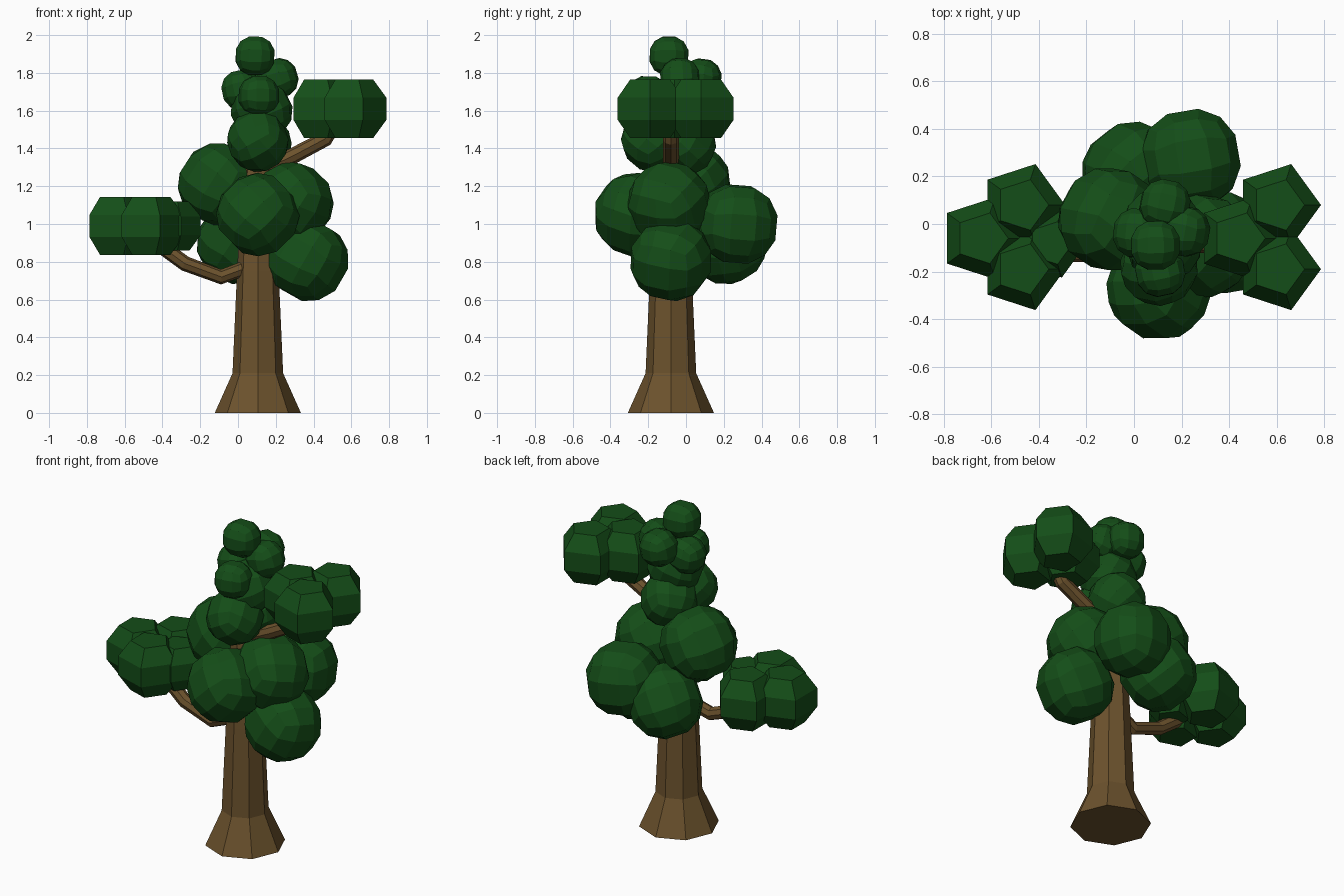
import bpy, bmesh, random
from math import sin, cos, pi, radians
from mathutils import Vector, Euler

if "Cube" in bpy.data.objects:
    bpy.data.objects.remove(bpy.data.objects["Cube"])

random.seed(4)


def material(name, rgb):
    m = bpy.data.materials.new(name)
    m.diffuse_color = (*rgb, 1)
    m.use_nodes = True
    m.node_tree.nodes["Principled BSDF"].inputs["Base Color"].default_value = m.diffuse_color
    return m


BARK = material("bark", (0.15, 0.085, 0.026))
LEAF = material("leaf", (0.007, 0.075, 0.009))


def add_object(name, bm, mat, location):
    bmesh.ops.recalc_face_normals(bm, faces=bm.faces)
    mesh = bpy.data.meshes.new(name)
    bm.to_mesh(mesh)
    bm.free()
    mesh.materials.append(mat)
    ob = bpy.data.objects.new(name, mesh)
    ob.location = location
    bpy.context.collection.objects.link(ob)
    return ob


def lathe(name, profile, sides, mat, location):
    """Low-poly turned shape from (radius, z) pairs with flat caps."""
    bm = bmesh.new()
    rings = [[bm.verts.new((r * cos(2 * pi * i / sides), r * sin(2 * pi * i / sides), z))
              for i in range(sides)] for r, z in profile]
    for a, b in zip(rings, rings[1:]):
        for i in range(sides):
            j = (i + 1) % sides
            bm.faces.new((a[i], a[j], b[j], b[i]))
    bm.faces.new(rings[0][::-1])
    bm.faces.new(rings[-1])
    return add_object(name, bm, mat, location)


def leaf_ball(name, location, radius):
    """Faceted ball: a cube cut into 3 x 3 quads per side and rounded."""
    bm = bmesh.new()
    bmesh.ops.create_cube(bm, size=2)
    bmesh.ops.subdivide_edges(bm, edges=bm.edges[:], cuts=2, use_grid_fill=True)
    turn = Euler([random.uniform(0, pi) for _ in range(3)]).to_matrix()
    for v in bm.verts:
        v.co = turn @ v.co.normalized() * radius
    return add_object(name, bm, LEAF, location)


def leaf_tuft(name, location, radius):
    """Five-sided rounded tuft, flat on top and bottom."""
    profile = [(radius * cos(radians(a)), radius * sin(radians(a))) for a in (-54, -18, 18, 54)]
    return lathe(name, profile, 5, LEAF, location)


def branch(name, points, radius):
    curve = bpy.data.curves.new(name, "CURVE")
    curve.dimensions = "3D"
    curve.bevel_depth = radius
    curve.bevel_resolution = 2
    curve.use_fill_caps = True
    spline = curve.splines.new("POLY")
    spline.points.add(len(points) - 1)
    for p, co in zip(spline.points, points):
        p.co = (*co, 1)
    spline.use_smooth = False
    curve.materials.append(BARK)
    ob = bpy.data.objects.new(name, curve)
    bpy.context.collection.objects.link(ob)


# Trunk with flared foot
lathe("trunk", [(0.228, 0), (0.134, 0.21), (0.11, 0.75), (0.085, 1.2), (0.06, 1.5)],
      8, BARK, (0.105, -0.08, 0))

# Side branches
branch("left_branch", [(0.1, -0.09, 0.79), (-0.09, -0.12, 0.72), (-0.28, -0.12, 0.79),
                       (-0.43, -0.1, 0.9)], 0.04)
branch("right_branch", [(0.1, -0.08, 1.27), (0.29, -0.08, 1.36), (0.46, -0.08, 1.45),
                        (0.52, -0.08, 1.55)], 0.042)

# Large lower foliage
for i, p in enumerate([(0.105, -0.27, 1.05), (0.365, -0.08, 0.81), (0.285, -0.09, 1.11),
                       (0.235, 0.27, 1.0), (0.0, 0.21, 0.9), (-0.1, 0.02, 1.21)]):
    leaf_ball(f"large_foliage_{i + 1}", p, 0.222)

# Middle foliage
for i, p in enumerate([(0.105, -0.18, 1.44), (0.12, -0.005, 1.42), (0.125, -0.08, 1.6)]):
    leaf_ball(f"middle_foliage_{i + 1}", p, 0.165)

# Small crown foliage
for i, p in enumerate([(0.09, -0.09, 1.89), (0.21, -0.03, 1.77), (0.13, 0.08, 1.77),
                       (0.02, -0.04, 1.71), (0.11, -0.2, 1.68)]):
    leaf_ball(f"crown_foliage_{i + 1}", p, 0.112)

# Five-sided tufts on the branch ends
for i, p in enumerate([(0.605, 0.08, 1.61), (0.605, -0.19, 1.61), (0.44, -0.06, 1.61),
                       (-0.64, -0.06, 0.99), (-0.47, 0.08, 0.99), (-0.47, -0.19, 0.99)]):
    leaf_tuft(f"branch_foliage_{i + 1}", p, 0.19)
leaf_tuft("branch_foliage_7", (-0.35, -0.08, 0.99), 0.16)
